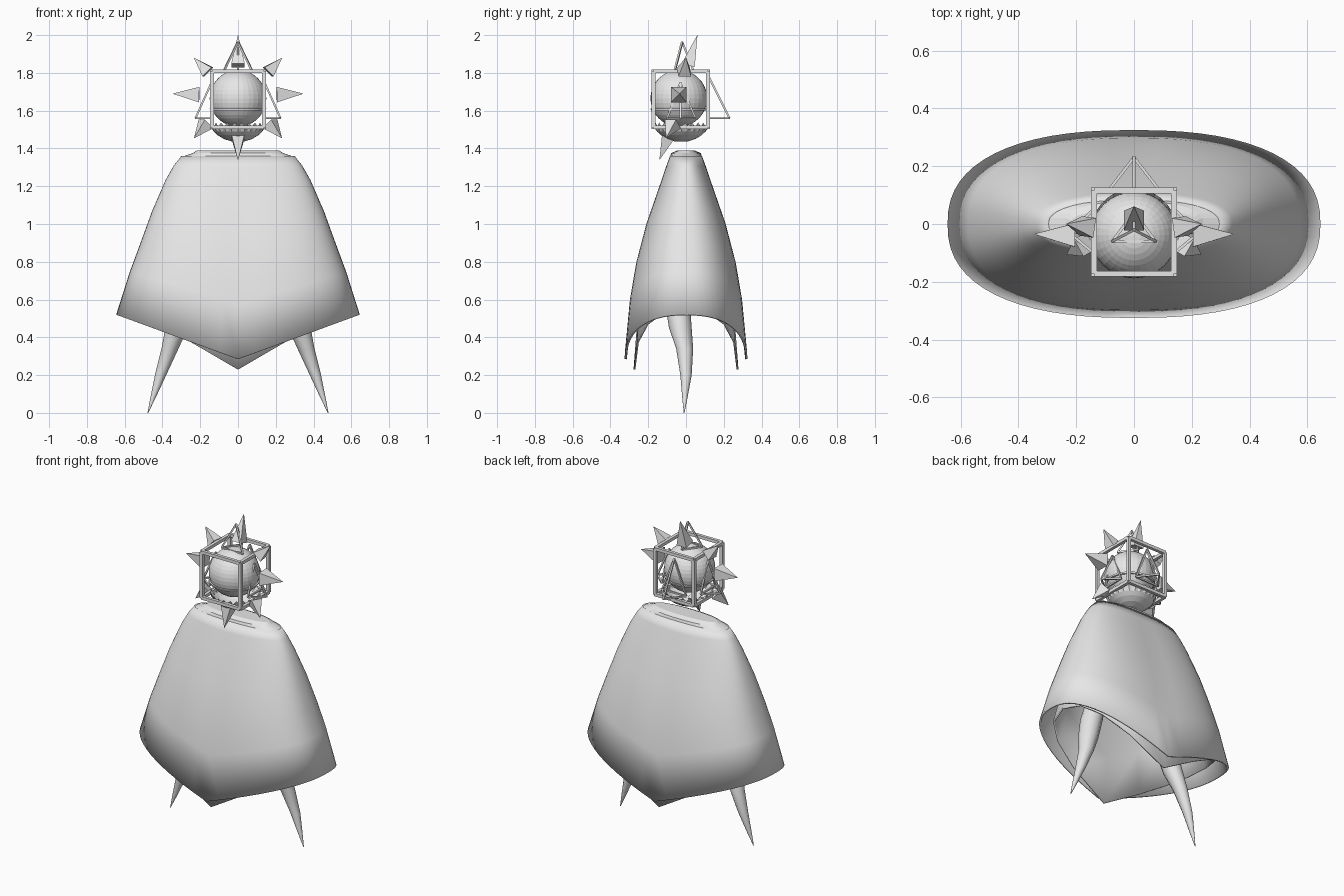
import bpy, bmesh, math
from mathutils import Vector

old = bpy.data.objects.get("Cube")
if old:
    bpy.data.objects.remove(old)

grey = bpy.data.materials.new("plain grey")
grey.use_nodes = True
grey.diffuse_color = (0.8, 0.8, 0.8, 1)
grey.node_tree.nodes["Principled BSDF"].inputs["Base Color"].default_value = (0.8, 0.8, 0.8, 1)


def finish(name, bm, smooth=False):
    bmesh.ops.recalc_face_normals(bm, faces=bm.faces)
    mesh = bpy.data.meshes.new(name)
    bm.to_mesh(mesh)
    bm.free()
    mesh.materials.append(grey)
    ob = bpy.data.objects.new(name, mesh)
    bpy.context.collection.objects.link(ob)
    if smooth:
        bpy.ops.object.select_all(action='DESELECT')
        ob.select_set(True)
        bpy.context.view_layer.objects.active = ob
        bpy.ops.object.shade_smooth_by_angle(angle=math.radians(35))
    return ob


def loft(bm, rings, cap_start=False, cap_end=False):
    """Bridge closed rings of points."""
    loops = [[bm.verts.new(p) for p in ring] for ring in rings]
    n = len(loops[0])
    for a, b in zip(loops, loops[1:]):
        for i in range(n):
            j = (i + 1) % n
            bm.faces.new((a[i], a[j], b[j], b[i]))
    if cap_start:
        bm.faces.new(loops[0])
    if cap_end:
        bm.faces.new(loops[-1])


def oval(a, b, n, power=2.4):
    pts = []
    for i in range(n):
        t = 2 * math.pi * i / n
        c, s = math.cos(t), math.sin(t)
        pts.append((a * math.copysign(abs(c) ** (2 / power), c),
                    b * math.copysign(abs(s) ** (2 / power), s)))
    return pts


# Flared cloth: (fraction down, half width, half depth)
PROFILE = [(0, .30, .085), (.06, .34, .108), (.15, .383, .14), (.35, .456, .212),
           (.55, .517, .266), (.73, .573, .298), (1, .645, .325)]


def cloth(name, sides, scale, top, tip, slope, thick):
    bottom = oval(.645 * scale, .325 * scale, sides)
    rings = []
    for t, a, b in PROFILE:
        ring = []
        for (x, y), (bx, _) in zip(oval(a * scale, b * scale, sides), bottom):
            hem = tip + slope * abs(bx)
            ring.append((x, y, top + (hem - top) * t))
        rings.append(ring)
    bm = bmesh.new()
    loft(bm, rings)
    ob = finish(name, bm, True)
    mod = ob.modifiers.new("thickness", 'SOLIDIFY')
    mod.thickness = thick
    mod.offset = -1
    return ob


cloth("cape", 64, 1.0, 1.36, .285, .364, .012)
cloth("cape_lining", 16, .855, 1.33, .23, .58, .01)

# Collar closing the shoulders
bm = bmesh.new()
loft(bm, [[(x, y, z) for x, y in oval(a, b, 32)]
          for a, b, z in ((.30, .085, 1.355), (.24, .078, 1.375), (.22, .05, 1.388))], cap_end=True)
finish("collar", bm)

# Curved pointed legs: (x, y, z, radius)
LEG = [(.25, -.05, .72, .06), (.29, -.045, .58, .066), (.325, -.03, .45, .06),
       (.36, -.007, .34, .045), (.41, 0, .2, .03), (.45, -.006, .08, .014), (.477, -.01, 0, .002)]
for side, label in ((1, "left"), (-1, "right")):
    bm = bmesh.new()
    loft(bm, [[(side * (x + r * math.cos(k * math.pi / 6)), y + r * math.sin(k * math.pi / 6), z)
               for k in range(12)] for x, y, z, r in LEG], True, True)
    finish(label + "_leg", bm, True)

# Round head
bm = bmesh.new()
bmesh.ops.create_uvsphere(bm, u_segments=32, v_segments=20, radius=.15)
bmesh.ops.translate(bm, vec=(0, -.038, 1.665), verts=bm.verts)
finish("head", bm)

# Jaw bowl with a zigzag rim
bm = bmesh.new()
rings = []
for row, z in enumerate((1.515, 1.49, 1.47, 1.45, 1.438)):
    ring = []
    for k in range(48):
        h = z + (.022 if row == 0 and k % 2 else 0)
        r = math.sqrt(max(.165 ** 2 - (1.6 - z) ** 2, 0)) + .006
        ring.append((r * math.cos(k * math.pi / 24), -.025 + r * math.sin(k * math.pi / 24), h))
    rings.append(ring)
loft(bm, rings, cap_end=True)
finish("toothed_jaw", bm)

# Thin mouth band round the head
bm = bmesh.new()
loft(bm, [[(r * math.cos(k * math.pi / 16), -.038 + r * math.sin(k * math.pi / 16), z) for k in range(32)]
          for r, z in ((.138, 1.602), (.148, 1.602), (.15, 1.612), (.14, 1.612))])
finish("mouth_band", bm)


def prism(bm, a, b, r1, r2, sides=4):
    """Bar or spike running from a to b."""
    a, b = Vector(a), Vector(b)
    q = (b - a).to_track_quat('Z', 'Y')
    rings = []
    for p, r in ((a, r1), (b, r2)):
        rings.append([p + q @ Vector((r * math.cos((k + .5) * math.tau / sides),
                                      r * math.sin((k + .5) * math.tau / sides), 0)) for k in range(sides)])
    loft(bm, rings, True, True)


# Box cage round the head
bm = bmesh.new()
lo, hi = Vector((-.138, -.172, 1.512)), Vector((.138, .116, 1.808))
for axis in range(3):
    u, v = (axis + 1) % 3, (axis + 2) % 3
    for cu in (lo, hi):
        for cv in (lo, hi):
            a, b = Vector(), Vector()
            a[axis], b[axis] = lo[axis], hi[axis]
            a[u] = b[u] = cu[u]
            a[v] = b[v] = cv[v]
            prism(bm, a, b, .014, .014)
finish("cage", bm)

# Open pyramids of thin bars on the cage
FRAMES = {
    "top_frame": ((0, -.02, 1.965), [(-.075, -.06, 1.81), (.075, -.06, 1.81), (0, .04, 1.81)]),
    "back_frame": ((0, .23, 1.56), [(0, .12, 1.78), (-.085, .12, 1.56), (.085, .12, 1.56)]),
    "left_frame": ((.225, -.03, 1.56), [(.14, -.03, 1.75), (.14, -.1, 1.56), (.14, .05, 1.56)]),
    "right_frame": ((-.225, -.03, 1.56), [(-.14, -.03, 1.75), (-.14, -.1, 1.56), (-.14, .05, 1.56)]),
}
for name, (apex, base) in FRAMES.items():
    bm = bmesh.new()
    for i, p in enumerate(base):
        prism(bm, p, apex, .007, .007)
        prism(bm, p, base[(i + 1) % 3], .007, .007)
    finish(name, bm)

# Spikes: base, tip, radius
SPIKES = {
    "side_spike": ((.205, -.038, 1.685), (.345, -.035, 1.69), .058),
    "upper_spike": ((.16, -.01, 1.805), (.233, 0, 1.88), .048),
    "lower_spike": ((.17, -.07, 1.53), (.232, -.105, 1.455), .048),
    "crown_spike": ((0, .012, 1.84), (0, .06, 2.0), .05),
    "chin_spike": ((0, -.095, 1.46), (0, -.14, 1.34), .048),
}
for name, (base, tip, r) in SPIKES.items():
    for side, label in ((1, "left_"), (-1, "right_")):
        if base[0] == 0 and side < 0:
            continue
        bm = bmesh.new()
        prism(bm, (base[0] * side, *base[1:]), (tip[0] * side, *tip[1:]), r, .001)
        finish((label if base[0] else "") + name, bm)
